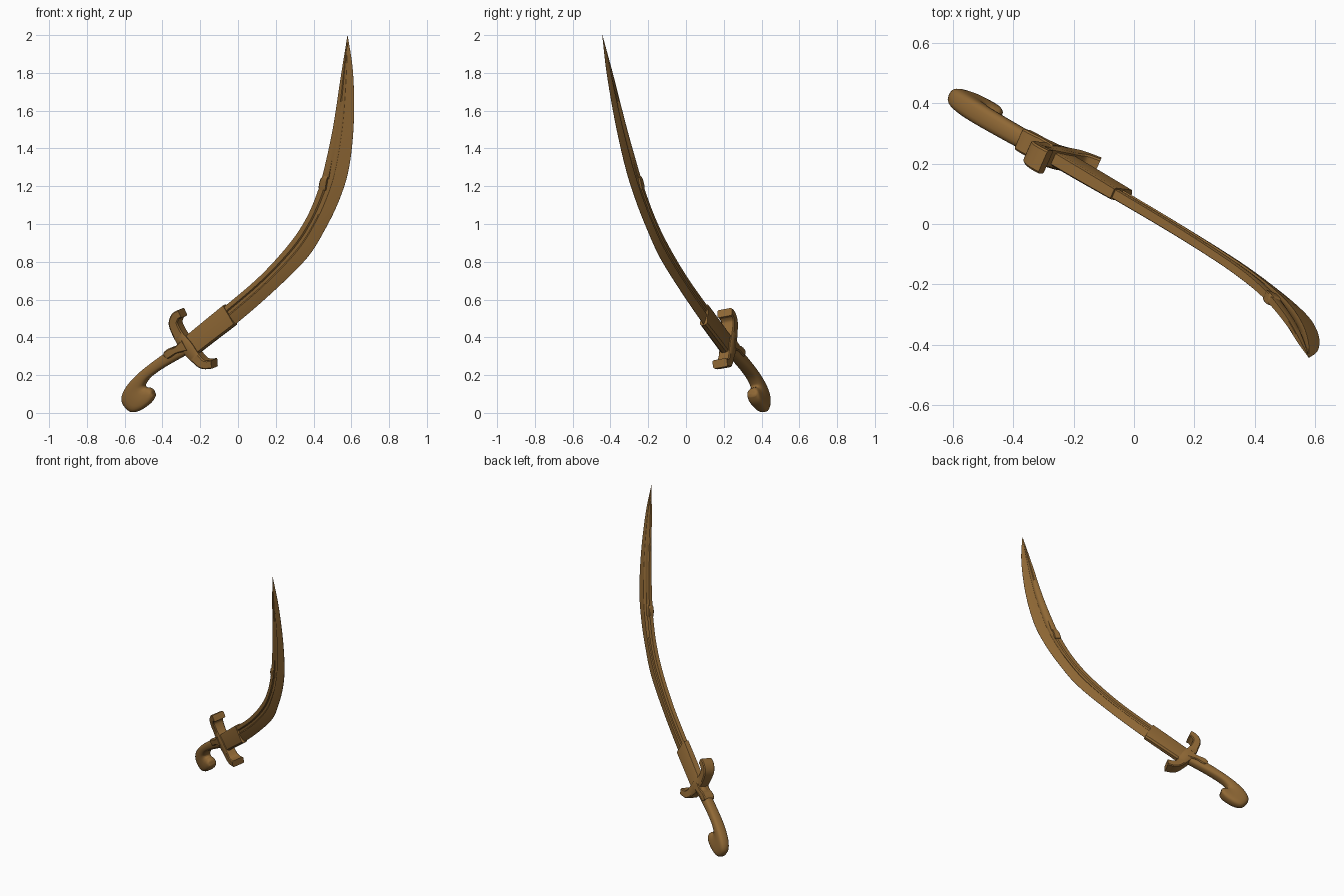
import bpy, bmesh, math
from mathutils import Vector

if "Cube" in bpy.data.objects:
    bpy.data.objects.remove(bpy.data.objects["Cube"])

# The sword lies in one tilted plane: y = A*x + B*z + C
A, B, C = -0.44, -0.18, 0.172
N = Vector((A, -1, B)).normalized()

mat = bpy.data.materials.new("warm_brown")
mat.diffuse_color = (0.28, 0.14, 0.036, 1)
mat.use_nodes = True
mat.node_tree.nodes["Principled BSDF"].inputs["Base Color"].default_value = mat.diffuse_color


def place(x, z, t):
    return Vector((x, A * x + B * z + C, z)) + N * t


def smooth(rows, n):
    """Catmull-Rom interpolation through the stations."""
    out = []
    for i in range(len(rows) - 1):
        p0, p1 = rows[max(i - 1, 0)], rows[i]
        p2, p3 = rows[i + 1], rows[min(i + 2, len(rows) - 1)]
        for k in range(n):
            u = k / n
            out.append([0.5 * (2 * b + (c - a) * u + (2 * a - 5 * b + 4 * c - d) * u * u
                               + (3 * b - a - 3 * c + d) * u ** 3)
                        for a, b, c, d in zip(p0, p1, p2, p3)])
    return out + [list(rows[-1])]


def loft(name, rows, section, n=6, angle=35):
    """Each row is (ax, az, bx, bz, half thickness); section is a loop of (s, h)."""
    bm = bmesh.new()
    rings = []
    for ax, az, bx, bz, t in (smooth(rows, n) if n > 1 else rows):
        rings.append([bm.verts.new(place(ax + (bx - ax) * s, az + (bz - az) * s, h * t))
                      for s, h in section])
    m = len(section)
    for r, q in zip(rings, rings[1:]):
        for i in range(m):
            bm.faces.new((r[i], r[(i + 1) % m], q[(i + 1) % m], q[i]))
    bm.faces.new(rings[0][::-1])
    bm.faces.new(rings[-1])
    bmesh.ops.recalc_face_normals(bm, faces=bm.faces[:])
    me = bpy.data.meshes.new(name)
    bm.to_mesh(me)
    bm.free()
    ob = bpy.data.objects.new(name, me)
    bpy.context.collection.objects.link(ob)
    me.materials.append(mat)
    bpy.ops.object.select_all(action='DESELECT')
    ob.select_set(True)
    bpy.context.view_layer.objects.active = ob
    bpy.ops.object.shade_smooth_by_angle(angle=math.radians(angle))
    return ob


def mirrored(half):
    return half + [(s, -h) for s, h in reversed(half)]


def oval(count, power):
    pts = []
    for i in range(count):
        a = 2 * math.pi * i / count
        c, s = math.cos(a), math.sin(a)
        pts.append((0.5 - 0.5 * math.copysign(abs(c) ** power, c),
                    math.copysign(abs(s) ** power, s)))
    return pts


def strip(path):
    """Turn (x, z, width, half thickness) path points into loft rows."""
    rows, pts = [], smooth(path, 6)
    for i, (x, z, w, t) in enumerate(pts):
        p, q = pts[max(i - 1, 0)], pts[min(i + 1, len(pts) - 1)]
        d = Vector((q[0] - p[0], q[1] - p[1])).normalized() * w / 2
        rows.append((x - d.y, z + d.x, x + d.y, z - d.x, t))
    return rows


# Blade: thick back, narrow fuller, sharp outer edge
blade_section = mirrored([(0, 0.85), (0.05, 1), (0.22, 1), (0.28, 0.6), (0.42, 0.6),
                          (0.48, 0.95), (0.75, 0.6), (1, 0.06)])
loft("blade", [
    (-.27, .40, -.20, .325, .017), (-.07, .562, .0, .48, .017),
    (.12, .725, .195, .65, .016), (.275, .895, .365, .82, .015),
    (.365, 1.03, .46, .97, .015), (.425, 1.17, .537, 1.13, .014),
    (.462, 1.30, .588, 1.30, .013), (.508, 1.52, .613, 1.54, .011),
    (.545, 1.77, .609, 1.80, .008), (.58, 2.0, .581, 1.995, .001)], blade_section)

# Thicker block at the blade root
block = mirrored([(0, 0.8), (0.08, 1), (0.92, 1), (1, 0.5)])
loft("blade_collar", [(-.275, .405, -.20, .32, .024), (-.17, .492, -.10, .397, .023),
                      (-.072, .572, -.01, .465, .021)], block)

# Small lug where the back of the blade steps out
loft("back_lug", [(.433, 1.185, .47, 1.18, .016), (.434, 1.21, .475, 1.21, .018),
                  (.445, 1.245, .48, 1.24, .018), (.462, 1.258, .485, 1.255, .012)], block, 4)
loft("back_ridge", [(.455, 1.24, .485, 1.24, .012), (.489, 1.40, .515, 1.41, .010),
                    (.527, 1.65, .545, 1.66, .007), (.575, 1.96, .578, 1.96, .002)], block)

# Grip fanning round into a hooked pommel
loft("grip", [
    (-.26, .40, -.22, .335, .030), (-.41, .30, -.37, .252, .033),
    (-.53, .205, -.455, .195, .035), (-.597, .125, -.488, .155, .036),
    (-.612, .06, -.488, .138, .036), (-.57, .008, -.478, .134, .036),
    (-.52, .012, -.465, .132, .036), (-.465, .05, -.452, .122, .034),
    (-.442, .085, -.446, .105, .024)], oval(20, 0.7), 6, 50)

# Cross guard with both ends bent towards the blade and flared
guard_section = mirrored([(0, 0.85), (0.12, 1), (0.88, 1), (1, 0.85)])
loft("cross_guard", strip([
    (-.293, .530, .044, .042), (-.318, .515, .046, .041), (-.330, .475, .048, .038),
    (-.305, .415, .054, .034), (-.262, .355, .066, .036), (-.215, .295, .054, .034),
    (-.175, .262, .048, .038), (-.125, .262, .044, .042)]), guard_section, 1)

# Rounded tongue from the guard down both faces of the grip
loft("grip_tongue", strip([
    (-.375, .303, .012, .034), (-.368, .309, .040, .038), (-.345, .325, .046, .039),
    (-.315, .338, .036, .039), (-.27, .362, .07, .039)]), guard_section, 1)
